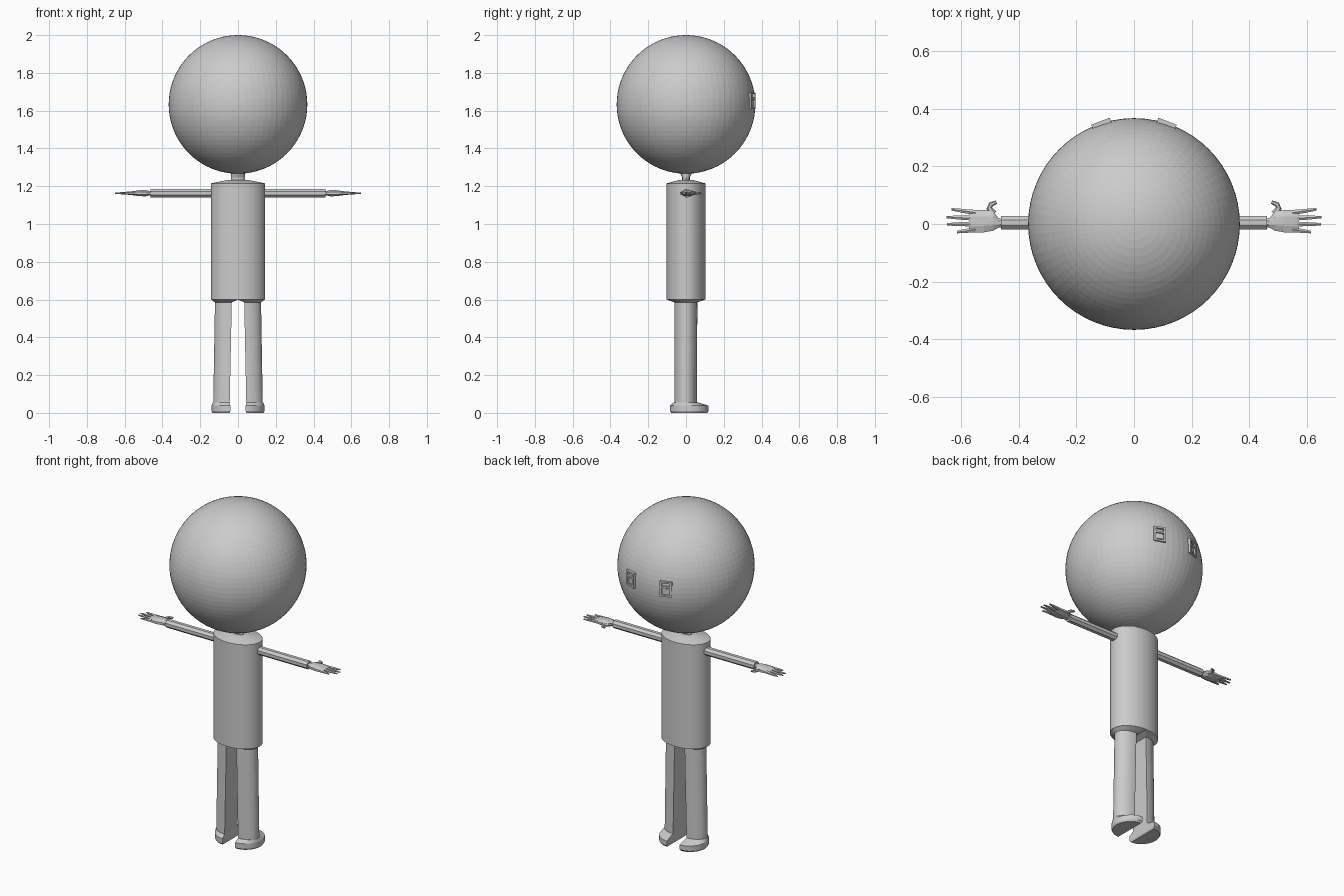
import bpy, bmesh
from math import sin, cos, pi
from mathutils import Vector, Matrix

if "Cube" in bpy.data.objects:
    bpy.data.objects.remove(bpy.data.objects["Cube"])


def finish(name, bm, mirror=False):
    bmesh.ops.recalc_face_normals(bm, faces=bm.faces)
    me = bpy.data.meshes.new(name)
    bm.to_mesh(me)
    bm.free()
    ob = bpy.data.objects.new(name, me)
    bpy.context.collection.objects.link(ob)
    if mirror:
        ob.modifiers.new("Mirror", "MIRROR").use_mirror_merge = False
    return ob


def loft(name, rings, mirror=False):
    bm = bmesh.new()
    loops = [[bm.verts.new(p) for p in r] for r in rings]
    n = len(loops[0])
    for a, b in zip(loops, loops[1:]):
        for i in range(n):
            j = (i + 1) % n
            bm.faces.new((a[i], a[j], b[j], b[i]))
    bm.faces.new(loops[0])
    bm.faces.new(loops[-1])
    return finish(name, bm, mirror)


def ellipse(z, rx, ry, n=48):
    return [(rx * cos(2 * pi * i / n), ry * sin(2 * pi * i / n), z) for i in range(n)]


def half_ellipse(z, x_in, x_out, y0, y1, n=20):
    # flat on the inner side, round on the outer side
    c, r = (y0 + y1) / 2, (y1 - y0) / 2
    return [(x_in + (x_out - x_in) * cos(pi * i / n - pi / 2),
             c + r * sin(pi * i / n - pi / 2), z) for i in range(n + 1)]


def x_ring(x, y, z, ry, rz, n=8):
    return [(x, y + ry * cos(2 * pi * (i + .5) / n), z + rz * sin(2 * pi * (i + .5) / n))
            for i in range(n)]


# Head
bm = bmesh.new()
bmesh.ops.create_uvsphere(bm, u_segments=64, v_segments=40, radius=0.367,
                          matrix=Matrix.Translation((0, 0, 1.633)))
finish("head", bm)

# Eyes: raised plate with recessed windows, on the +y side of the head
bm = bmesh.new()
place = Matrix.Translation((0.112, 0.345, 1.653)) @ Matrix.Rotation(-0.38, 4, 'Z')


def box(cx, cy, cz, sx, sy, sz):
    m = place @ Matrix.Translation((cx, cy, cz)) @ Matrix.Diagonal((sx, sy, sz, 1))
    bmesh.ops.create_cube(bm, size=1, matrix=m)


for side in (-1, 1):
    box(side * 0.028, 0, 0, 0.012, 0.024, 0.088)
for z, h in ((-0.039, 0.010), (0.012, 0.010), (0.039, 0.010)):
    box(0, 0, z, 0.046, 0.024, h)
box(0, -0.004, -0.012, 0.03, 0.024, 0.03)
finish("eye", bm, True)

# Neck
loft("neck", [ellipse(1.22, 0.037, 0.02, 16), ellipse(1.245, 0.037, 0.02, 16),
              ellipse(1.29, 0.037, 0.04, 16)])

# Torso
loft("torso", [ellipse(0.6, 0.143, 0.103), ellipse(1.215, 0.143, 0.103),
               ellipse(1.232, 0.06, 0.04)])

# Legs with the flared hip at the top
loft("leg", [half_ellipse(0.6, 0.0, 0.142, -0.102, 0.102),
             half_ellipse(0.585, 0.033, 0.122, -0.062, 0.06),
             half_ellipse(0.05, 0.044, 0.131, -0.062, 0.058)], True)

# Feet
loft("foot", [half_ellipse(0.0, 0.045, 0.135, -0.078, 0.112),
              half_ellipse(0.01, 0.041, 0.140, -0.085, 0.120),
              half_ellipse(0.038, 0.041, 0.140, -0.085, 0.120),
              half_ellipse(0.056, 0.044, 0.133, -0.064, 0.062)], True)

# Arms
Z = 1.163
loft("arm", [x_ring(0.12, 0.004, Z, 0.025, 0.024), x_ring(0.462, 0.004, Z, 0.025, 0.024)], True)

# Palms
loft("palm", [x_ring(x, y, Z, ry, rz) for x, y, ry, rz in (
    (0.455, 0.004, 0.016, 0.013), (0.470, 0.004, 0.018, 0.013),
    (0.488, 0.010, 0.036, 0.018), (0.520, 0.010, 0.042, 0.017),
    (0.555, 0.010, 0.042, 0.012), (0.572, 0.010, 0.038, 0.008))], True)

# Fingers: root y, tip x, tip y
for k, (y0, x1, y1) in enumerate(((0.040, 0.632, 0.051), (0.020, 0.650, 0.024),
                                  (0.000, 0.648, -0.001), (-0.020, 0.614, -0.028))):
    mid = (0.555 + x1) / 2
    loft(f"finger_{k + 1}", [x_ring(0.55, y0, Z, 0.010, 0.010, 6),
                             x_ring(mid, (y0 + y1) / 2, Z, 0.008, 0.007, 6),
                             x_ring(x1, y1, Z, 0.005, 0.003, 6)], True)

# Thumbs: bent tube swept in the plane of the palm
path = [Vector(p) for p in ((0.488, 0.035, Z), (0.510, 0.058, Z), (0.502, 0.068, Z - 0.002),
                            (0.478, 0.076, Z - 0.003))]
path[1:] = [Vector((0.502, 0.055, Z)), Vector((0.496, 0.068, Z)), Vector((0.477, 0.076, Z))]
rings = []
for i, p in enumerate(path):
    d = (path[min(i + 1, 3)] - path[max(i - 1, 0)]).normalized()
    side = Vector((d.y, -d.x, 0))
    r = (0.013, 0.010, 0.009, 0.006)[i]
    rings.append([p + side * r * cos(pi * j / 3) + Vector((0, 0, r * 0.8 * sin(pi * j / 3)))
                  for j in range(6)])
loft("thumb", rings, True)
